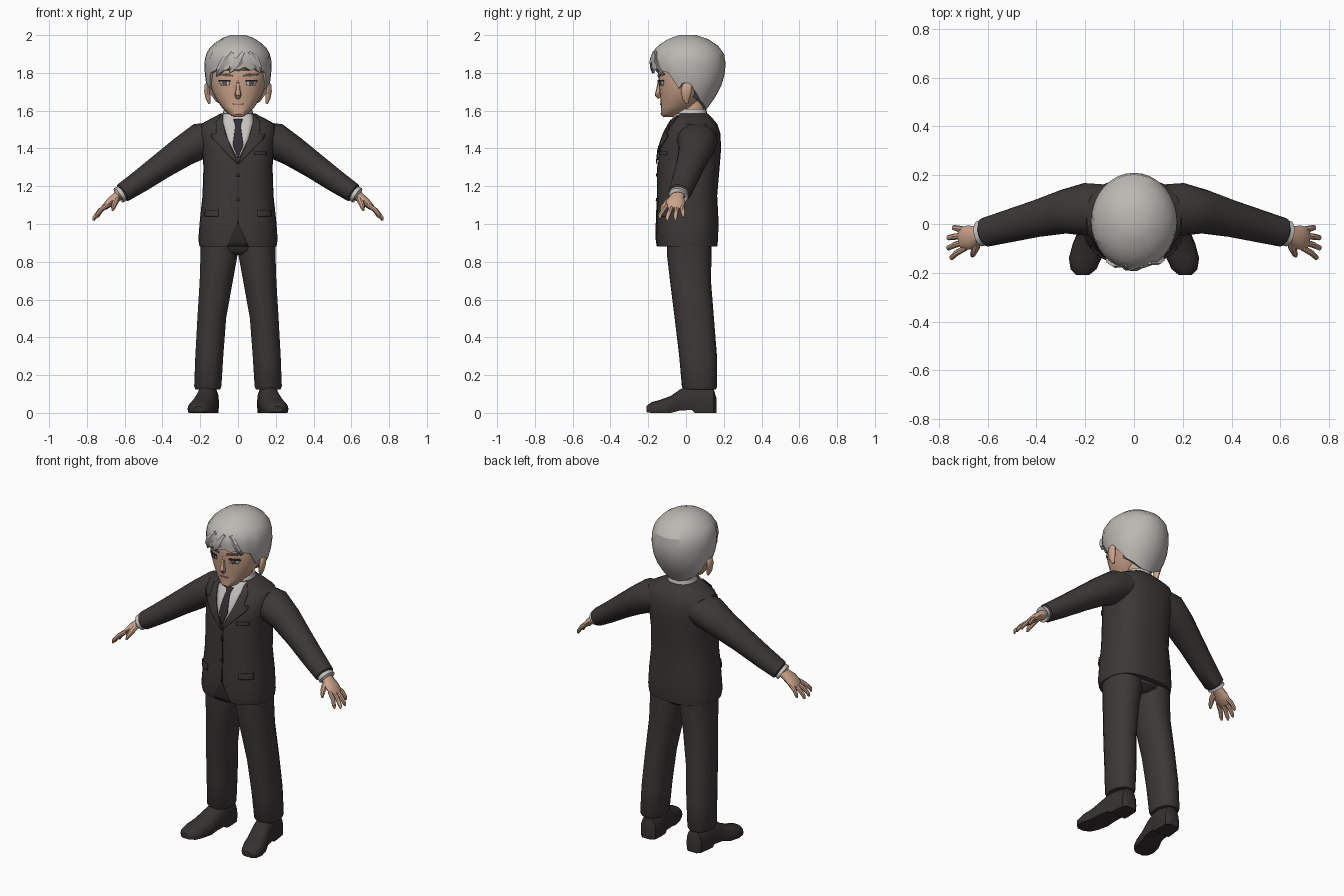
import bpy, bmesh, math
from mathutils import Vector

if "Cube" in bpy.data.objects:
    bpy.data.objects.remove(bpy.data.objects["Cube"])


def material(name, r, g, b):
    m = bpy.data.materials.new(name)
    m.use_nodes = True
    m.diffuse_color = (r, g, b, 1)
    node = m.node_tree.nodes["Principled BSDF"]
    node.inputs["Base Color"].default_value = (r, g, b, 1)
    node.inputs["Roughness"].default_value = 0.9
    return m


SUIT = material("charcoal suit", .046, .039, .039)
DARK = material("dark seam", .026, .022, .022)
SHOE = material("shoe leather", .036, .031, .030)
TIE = material("tie cloth", .030, .027, .032)
SHIRT = material("shirt white", .56, .54, .52)
HAIR = material("silver hair", .50, .48, .45)
SKIN = material("skin", .60, .37, .26)
LIP = material("lip", .40, .21, .15)
BROW = material("brow grey", .13, .10, .08)


def mix(rows, key):
    """Interpolate rows sorted by their first value."""
    key = min(max(key, rows[0][0]), rows[-1][0])
    for a, b in zip(rows, rows[1:]):
        if key <= b[0]:
            t = (key - a[0]) / (b[0] - a[0])
            return [p + (q - p) * t for p, q in zip(a, b)][1:]


def power(v, e):
    return math.copysign(abs(v) ** (2 / e), v)


def loft(name, rings, mat, closed=True, mirror=False, thick=0, angle=40):
    bm = bmesh.new()
    grid = [[bm.verts.new(p) for p in ring] for ring in rings]
    n = len(grid[0])
    for a, b in zip(grid, grid[1:]):
        for i in range(n if closed else n - 1):
            j = (i + 1) % n
            bm.faces.new((a[i], a[j], b[j], b[i]))
    if closed:
        bm.faces.new(grid[0])
        bm.faces.new(grid[-1])
    bmesh.ops.remove_doubles(bm, verts=bm.verts, dist=1e-5)
    bmesh.ops.recalc_face_normals(bm, faces=bm.faces)
    if not closed:
        bm.normal_update()
        if sum(f.normal.y for f in bm.faces) > 0:
            bmesh.ops.reverse_faces(bm, faces=bm.faces)
    mesh = bpy.data.meshes.new(name)
    bm.to_mesh(mesh)
    bm.free()
    mesh.materials.append(mat)
    ob = bpy.data.objects.new(name, mesh)
    bpy.context.collection.objects.link(ob)
    bpy.ops.object.select_all(action='DESELECT')
    ob.select_set(True)
    bpy.context.view_layer.objects.active = ob
    bpy.ops.object.shade_smooth_by_angle(angle=math.radians(angle))
    if thick:
        mod = ob.modifiers.new("thickness", 'SOLIDIFY')
        mod.thickness = thick
    if mirror:
        ob.modifiers.new("mirror", 'MIRROR')
    return ob


def stack(name, rows, mat, n=24, e=2.2, cx=None, **kw):
    """Stacked level rings: z, half width, front y, back y (and centre x)."""
    rings = []
    for z, w, f, b, *c in rows:
        cx = c[0] if c else 0
        angles = [2 * math.pi * i / n for i in range(n)]
        rings.append([(cx + w * power(math.sin(a), e),
                       (f + b) / 2 - (b - f) / 2 * power(math.cos(a), e), z) for a in angles])
    return loft(name, rings, mat, **kw)


def tube(name, path, mat, side=(0, 1, 0), n=12, **kw):
    """Swept oval: each stop is a point, radius along side, radius across."""
    pts = [Vector(p[:3]) for p in path]
    rings = []
    for i, p in enumerate(pts):
        d = (pts[min(i + 1, len(pts) - 1)] - pts[max(i - 1, 0)]).normalized()
        u = Vector(side)
        u = (u - d * u.dot(d)).normalized()
        v = d.cross(u)
        ra, rb = path[i][3:]
        rings.append([p + u * ra * math.cos(t) + v * rb * math.sin(t)
                      for t in (2 * math.pi * k / n for k in range(n))])
    return loft(name, rings, mat, **kw)


def patch(name, rows, mat, base, e, lift, mirror=False, steps=5):
    """Thin plate laid on the front of a stacked shape; rows: z, x start, x end."""
    rings = []
    for k in range(steps * (len(rows) - 1) + 1):
        i = min(k // steps, len(rows) - 2)
        t = k / steps - i
        z, x0, x1 = [p + (q - p) * t for p, q in zip(rows[i], rows[i + 1])]
        w, f, b = mix(base, z)
        ring = []
        for c in range(7):
            x = x0 + (x1 - x0) * c / 6
            s = max(0, 1 - min(1, abs(x / w)) ** e) ** (1 / e)
            ring.append((x, (f + b) / 2 - (b - f) / 2 * s - lift, z))
        rings.append(ring)
    return loft(name, rings, mat, closed=False, mirror=mirror, thick=.006)


# Jacket body
torso = [(.88, .204, -.15, .165), (.92, .21, -.158, .17), (1.02, .202, -.156, .172),
         (1.15, .188, -.15, .165), (1.3, .183, -.15, .178), (1.4, .19, -.14, .186),
         (1.48, .208, -.112, .182), (1.53, .195, -.085, .165), (1.56, .14, -.066, .14),
         (1.585, .092, -.052, .115)]
stack("jacket_body", torso, SUIT, n=28, e=2.5)

# Shirt, tie, lapels and jacket details
shirt = [(1.34, 0), (1.45, .055), (1.54, .08), (1.585, .08)]
tie = [(1.35, .004), (1.42, .028), (1.525, .014), (1.555, .024)]
for name, outline, mat, lift in (("shirt_front", shirt, SHIRT, .006), ("tie", tie, TIE, .011)):
    patch(name, [(z, -x, x) for z, x in outline], mat, torso, 2.5, lift)
patch("lapels", [(1.32, 0, .005), (1.45, .055, .135), (1.475, .064, .145), (1.48, .066, .115),
                 (1.54, .08, .118), (1.575, .08, .092)], SUIT, torso, 2.5, .012, mirror=True)
patch("jacket_seam", [(1.0, -.003, .003), (1.33, -.003, .003)], DARK, torso, 2.5, .004)
patch("jacket_opening", [(.882, -.055, .055), (1.0, -.003, .003)], DARK, torso, 2.5, .004)
patch("pocket_flaps", [(1.04, .105, .178), (1.075, .105, .175)], SUIT, torso, 2.5, .011, mirror=True)
patch("breast_pocket", [(1.365, .09, .15), (1.385, .09, .152)], SUIT, torso, 2.5, .01)
for z in (1.13, 1.26):
    patch("button", [(z - .008, -.008, .008), (z + .008, -.008, .008)], DARK, torso, 2.5, .009)

# Sleeves, cuffs and hands
tube("sleeves", [(.09, .06, 1.465, .1, .08), (.2, .06, 1.44, .108, .095), (.29, .05, 1.385, .09, .082),
                 (.4, .022, 1.31, .076, .07), (.52, -.01, 1.225, .067, .06),
                 (.61, -.034, 1.165, .06, .052), (.618, -.036, 1.16, .048, .042)], SUIT, n=16, mirror=True)
tube("shirt_cuffs", [(.59, -.03, 1.178, .048, .04), (.632, -.04, 1.151, .053, .045),
                     (.633, -.04, 1.15, .04, .03)], SHIRT, n=16, mirror=True)
tube("palms", [(.6, -.034, 1.17, .034, .028), (.64, -.045, 1.145, .036, .026),
               (.675, -.055, 1.118, .05, .023), (.705, -.06, 1.09, .047, .017),
               (.715, -.062, 1.08, .035, .01)], SKIN, mirror=True)
fingers = [("index", -.098, -.138, .752, 1.03), ("middle", -.072, -.098, .765, 1.018),
           ("ring", -.047, -.056, .764, 1.018), ("little", -.023, -.015, .742, 1.035)]
for name, y0, y1, x, z in fingers:
    tube(name + "_fingers", [(.69, y0, 1.1, .012, .013), ((.7 + x) / 2, (y0 + y1) / 2, (1.105 + z) / 2 + .008, .013, .012),
                             (x - .004, y1, z + .016, .011, .01), (x, y1, z, .005, .005)],
         SKIN, n=8, mirror=True)
tube("thumbs", [(.642, -.06, 1.14, .02, .018), (.65, -.1, 1.115, .017, .016),
                (.66, -.125, 1.088, .012, .012), (.664, -.133, 1.07, .005, .005)],
     SKIN, side=(1, 0, 0), n=8, mirror=True)

# Trousers
stack("trouser_legs", [(.125, .066, -.012, .158, .16), (.14, .073, -.022, .165, .16),
                       (.3, .075, -.036, .164, .152), (.5, .077, -.06, .148, .139),
                       (.7, .089, -.085, .132, .115), (.83, .099, -.1, .135, .101),
                       (.95, .1, -.1, .135, .1)], SUIT, n=18, mirror=True)
stack("trouser_seat", [(.835, .03, -.06, .1), (.86, .15, -.09, .13), (.95, .18, -.11, .14)], SUIT)

# Shoes, swept from heel to toe: y, centre x, half width, bottom, top
shoe = [(.162, .155, .03, 0, .075), (.145, .155, .05, 0, .13), (.08, .157, .057, 0, .155),
        (.045, .16, .057, 0, .155), (.03, .162, .057, .015, .155), (-.03, .17, .06, .013, .125),
        (-.08, .185, .066, 0, .09), (-.14, .2, .067, 0, .068), (-.185, .207, .053, 0, .056),
        (-.21, .21, .025, .004, .035)]
rings = []
for y, cx, w, low, high in shoe:
    mid = low + (high - low) * .3
    rings.append([(cx + w * power(math.cos(t), 2.3), y,
                   max(low, mid + (high - mid) * power(math.sin(t), 2.3)))
                  for t in (2 * math.pi * i / 16 for i in range(16))])
loft("shoes", rings, SHOE, mirror=True)

# Neck and shirt collar
stack("neck", [(1.5, .065, -.02, .1), (1.58, .06, -.03, .1), (1.68, .065, -.03, .1)], SKIN, n=16)
stack("shirt_collar", [(1.52, .092, -.07, .118), (1.57, .086, -.062, .116), (1.608, .074, -.037, .107),
                       (1.605, .06, -.03, .1)], SHIRT, n=20)

# Head, ears and nose
head = [(1.567, .022, -.122, -.07), (1.582, .05, -.134, -.03), (1.62, .088, -.132, .04),
        (1.66, .115, -.136, .08), (1.7, .136, -.14, .12), (1.75, .15, -.146, .15),
        (1.8, .154, -.148, .16), (1.86, .15, -.14, .16), (1.93, .1, -.09, .11)]
stack("head", head, SKIN)
tube("ears", [(.152, .005, 1.638, .008, .006), (.158, .0, 1.665, .02, .014), (.164, .002, 1.705, .03, .015),
              (.165, .008, 1.735, .026, .012), (.16, .01, 1.752, .008, .005)], SKIN, mirror=True)
tube("nose", [(0, -.136, 1.76, .008, .012), (0, -.146, 1.71, .012, .012), (0, -.151, 1.685, .018, .015),
              (0, -.138, 1.668, .012, .012)], SKIN, side=(1, 0, 0), n=8)

# Painted face details
patch("eye_whites", [(1.733, .048, .088), (1.757, .044, .1)], SHIRT, head, 2.2, .004, mirror=True)
patch("irises", [(1.733, .058, .08), (1.757, .058, .082)], BROW, head, 2.2, .007, mirror=True)
patch("eyelids", [(1.755, .04, .104), (1.763, .044, .1)], DARK, head, 2.2, .009, mirror=True)
patch("eyebrows", [(1.78, .025, .05), (1.788, .03, .105), (1.796, .06, .11)], BROW, head, 2.2, .006, mirror=True)
patch("mouth", [(1.63, -.024, .024), (1.637, -.03, .03)], LIP, head, 2.2, .004)

# Hair cap with a hairline that dips at the sideburns and the nape
cap = [(1.595, .085, -.01, .1), (1.65, .128, -.06, .142), (1.7, .156, -.12, .172), (1.75, .171, -.165, .195),
       (1.82, .178, -.186, .211), (1.89, .175, -.186, .208), (1.94, .145, -.155, .175),
       (1.98, .095, -.095, .115), (2.0, .04, -.035, .055)]
hairline = [(0, 1.815), (50, 1.81), (60, 1.77), (68, 1.715), (80, 1.75), (95, 1.74),
            (106, 1.655), (150, 1.61), (180, 1.6)]
count, levels = 32, 8
rings = [[] for _ in range(levels + 2)]
for i in range(count):
    a = 2 * math.pi * i / count
    turn = math.degrees(min(a, 2 * math.pi - a))
    low = mix(hairline, turn)[0] + (.016 if i % 2 and turn < 60 else 0)
    for k in range(levels + 2):
        t = max(0, k - 1) / levels
        z = low + (2.0 - low) * (1 - (1 - t) ** 1.4)
        w, f, b = mix(cap, z)
        s = .84 if k == 0 else 1
        rings[k].append((w * s * math.sin(a), (f + b) / 2 - (b - f) / 2 * s * math.cos(a), z))
loft("hair_cap", rings, HAIR, angle=25)

# Swept fringe locks
for x0, x1, z1 in ((.03, -.045, 1.80), (-.03, -.115, 1.785), (.06, .12, 1.80)):
    path = []
    for t, r in ((0, .012), (.4, .03), (.75, .022), (1, .003)):
        x, z = x0 + (x1 - x0) * t, 1.91 + (z1 - 1.91) * t
        w, f, b = mix(cap, z)
        y = (f + b) / 2 - (b - f) / 2 * math.sqrt(1 - (x / w) ** 2)
        path.append((x, y + .002, z, r, .009))
    tube("fringe_lock", path, HAIR, side=(1, 0, 0), n=6, angle=25)
